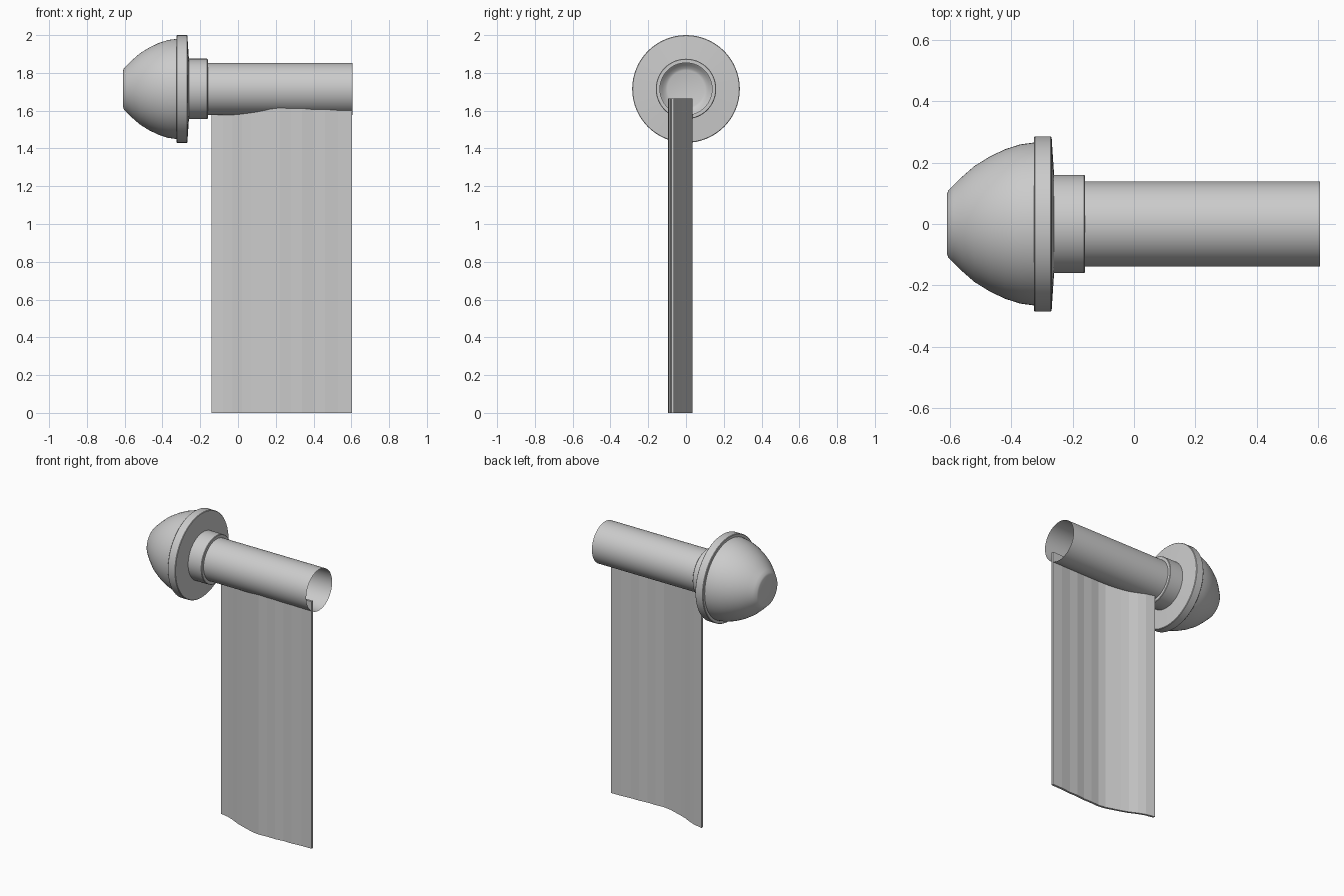
import bpy
import math
from mathutils import Vector

cube = bpy.data.objects.get("Cube")
if cube:
    bpy.data.objects.remove(cube, do_unlink=True)

AXIS_Z = 1.715
SIDES = 64

grey = bpy.data.materials.new("light grey")
grey.use_nodes = True
grey.diffuse_color = (0.6, 0.6, 0.6, 1)
grey.node_tree.nodes["Principled BSDF"].inputs["Base Color"].default_value = (0.6, 0.6, 0.6, 1)


def make_object(name, verts, faces):
    mesh = bpy.data.meshes.new(name)
    mesh.from_pydata(verts, [], faces)
    mesh.materials.append(grey)
    obj = bpy.data.objects.new(name, mesh)
    bpy.context.collection.objects.link(obj)
    return obj


def smooth(obj, degrees):
    bpy.ops.object.select_all(action="DESELECT")
    obj.select_set(True)
    bpy.context.view_layer.objects.active = obj
    bpy.ops.object.shade_smooth_by_angle(angle=math.radians(degrees))


def lathe(name, profile, cap_start=False):
    """Spin (x, radius) points about the rod axis."""
    verts, faces = [], []
    for x, r in profile:
        for i in range(SIDES):
            a = 2 * math.pi * i / SIDES
            verts.append((x, r * math.cos(a), AXIS_Z + r * math.sin(a)))
    for k in range(len(profile) - 1):
        for i in range(SIDES):
            j = (i + 1) % SIDES
            a, b = k * SIDES, (k + 1) * SIDES
            faces.append((a + i, a + j, b + j, b + i))
    if cap_start:
        faces.append(tuple(reversed(range(SIDES))))
    obj = make_object(name, verts, [tuple(reversed(f)) for f in faces])
    smooth(obj, 30)
    return obj


# Hollow domed finial with a blunt tip
lathe("finial_dome", [(-0.608, 0.098), (-0.604, 0.11), (-0.588, 0.126), (-0.56, 0.153),
                      (-0.52, 0.188), (-0.47, 0.219), (-0.42, 0.243), (-0.37, 0.259),
                      (-0.325, 0.265)], cap_start=True)

# Flange behind the dome
lathe("finial_flange", [(-0.325, 0.265), (-0.325, 0.282), (-0.322, 0.285), (-0.271, 0.285),
                        (-0.268, 0.282), (-0.26, 0.16)])

# Collar gripping the rod
lathe("finial_collar", [(-0.26, 0.16), (-0.163, 0.16), (-0.16, 0.157), (-0.16, 0.138)])

# Open-ended rod
lathe("curtain_rod", [(-0.16, 0.138), (0.605, 0.138)])

# Hanging curtain: a gently waved strip, extruded upward into the rod
path = [(-0.14, 0.027), (-0.08, 0.015), (-0.03, -0.005), (0.02, -0.03), (0.07, -0.048),
        (0.12, -0.064), (0.17, -0.08), (0.22, -0.087), (0.28, -0.083), (0.34, -0.084),
        (0.40, -0.077), (0.46, -0.078), (0.53, -0.071), (0.603, -0.07)]
half = 0.0075
n = len(path)
outline = [(x, y - half) for x, y in path] + [(x, y + half) for x, y in reversed(path)]
m = len(outline)
verts = [(x, y, z) for z in (0, 1.665) for x, y in outline]
faces = [(i, (i + 1) % m, m + (i + 1) % m, m + i) for i in range(m)]
for i in range(n - 1):
    low = (i, m - 1 - i, m - 2 - i, i + 1)
    faces += [low, tuple(m + v for v in reversed(low))]
curtain = make_object("curtain", verts, faces)
